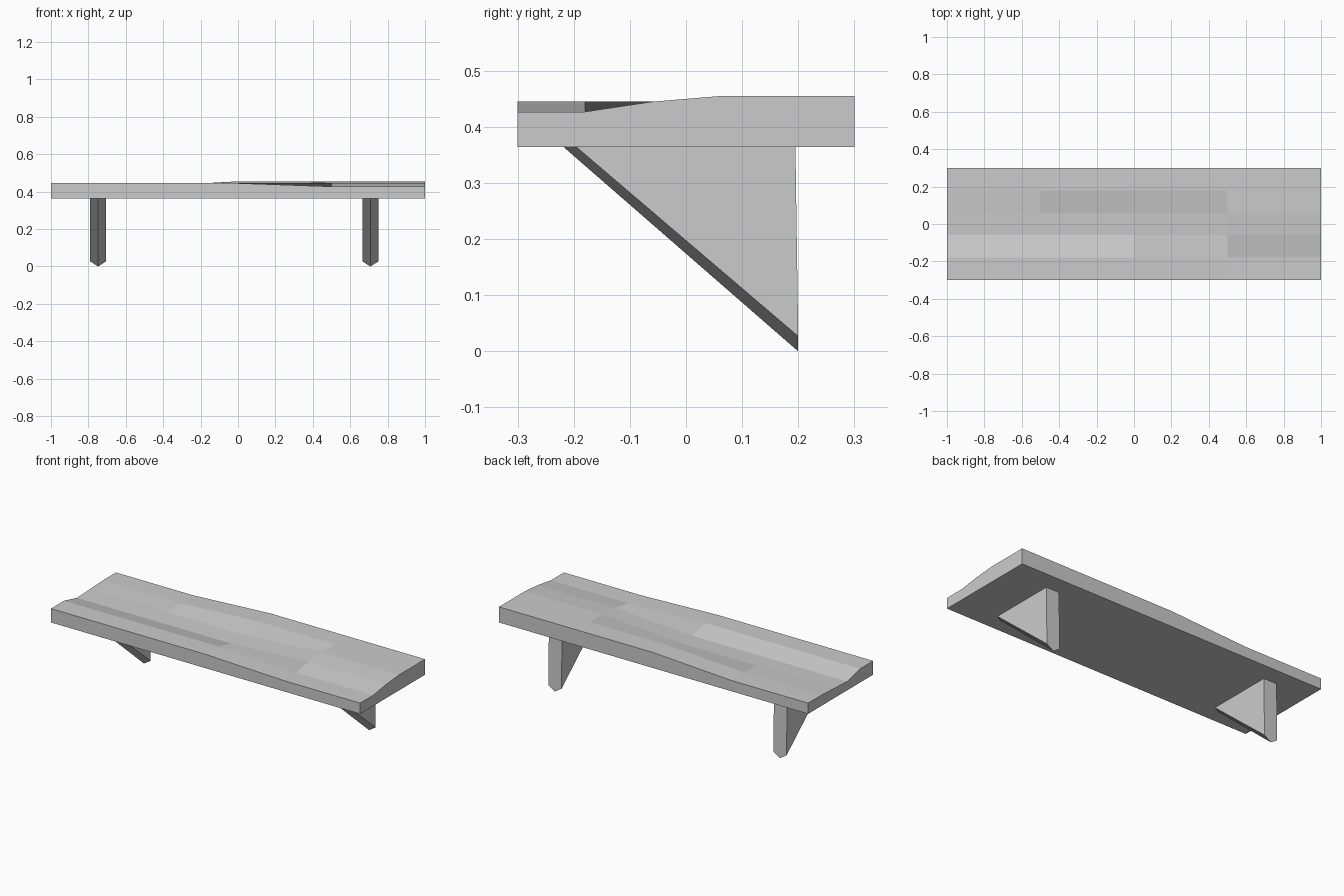
import bpy, bmesh

if "Cube" in bpy.data.objects:
    bpy.data.objects.remove(bpy.data.objects["Cube"])

BASE = 0.364

def make_object(name, bm):
    bmesh.ops.recalc_face_normals(bm, faces=bm.faces)
    mesh = bpy.data.meshes.new(name)
    bm.to_mesh(mesh)
    bm.free()
    obj = bpy.data.objects.new(name, mesh)
    bpy.context.collection.objects.link(obj)
    return obj

# Worn plank: uneven top lofted through five cross-sections
ys = [-0.3, -0.18, -0.06, 0.06, 0.18, 0.3]
left = [0.445, 0.445, 0.416, 0.421, 0.427, 0.427]
middle = left[:4] + [0.455, 0.455]
right = [0.427, 0.427, 0.445, 0.455, 0.455, 0.455]
sections = [(-1, left), (-0.5, left), (0, middle), (0.5, right), (1, right)]

bm = bmesh.new()
top = [[bm.verts.new((x, y, z)) for y, z in zip(ys, hs)] for x, hs in sections]
bottom = [[bm.verts.new((x, y, BASE)) for y in ys] for x, _ in sections]
for i in range(4):
    for j in range(5):
        for g in (top, bottom):
            bm.faces.new((g[i][j], g[i + 1][j], g[i + 1][j + 1], g[i][j + 1]))
    for j in (0, 5):
        bm.faces.new((bottom[i][j], bottom[i + 1][j], top[i + 1][j], top[i][j]))
for i in (0, 4):
    for j in range(5):
        bm.faces.new((bottom[i][j], bottom[i][j + 1], top[i][j + 1], top[i][j]))
make_object("plank", bm)

# Wedge brackets with a ridged slanted underside
def bracket(name, cx, w=0.0425):
    bm = bmesh.new()
    def side(x):
        return [bm.verts.new((cx + x, y, z)) for y, z in
                ((-0.195, BASE), (0.195, BASE), (0.2, 0.027))]
    a, b = side(-w), side(w)
    front = bm.verts.new((cx, -0.218, BASE))
    foot = bm.verts.new((cx, 0.2, 0))
    bm.faces.new(a)
    bm.faces.new(b)
    bm.faces.new((a[0], front, b[0], b[1], a[1]))
    bm.faces.new((a[1], b[1], b[2], foot, a[2]))
    for s in (a, b):
        bm.faces.new((s[0], front, foot, s[2]))
    make_object(name, bm)

bracket("left_bracket", -0.748)
bracket("right_bracket", 0.708)
